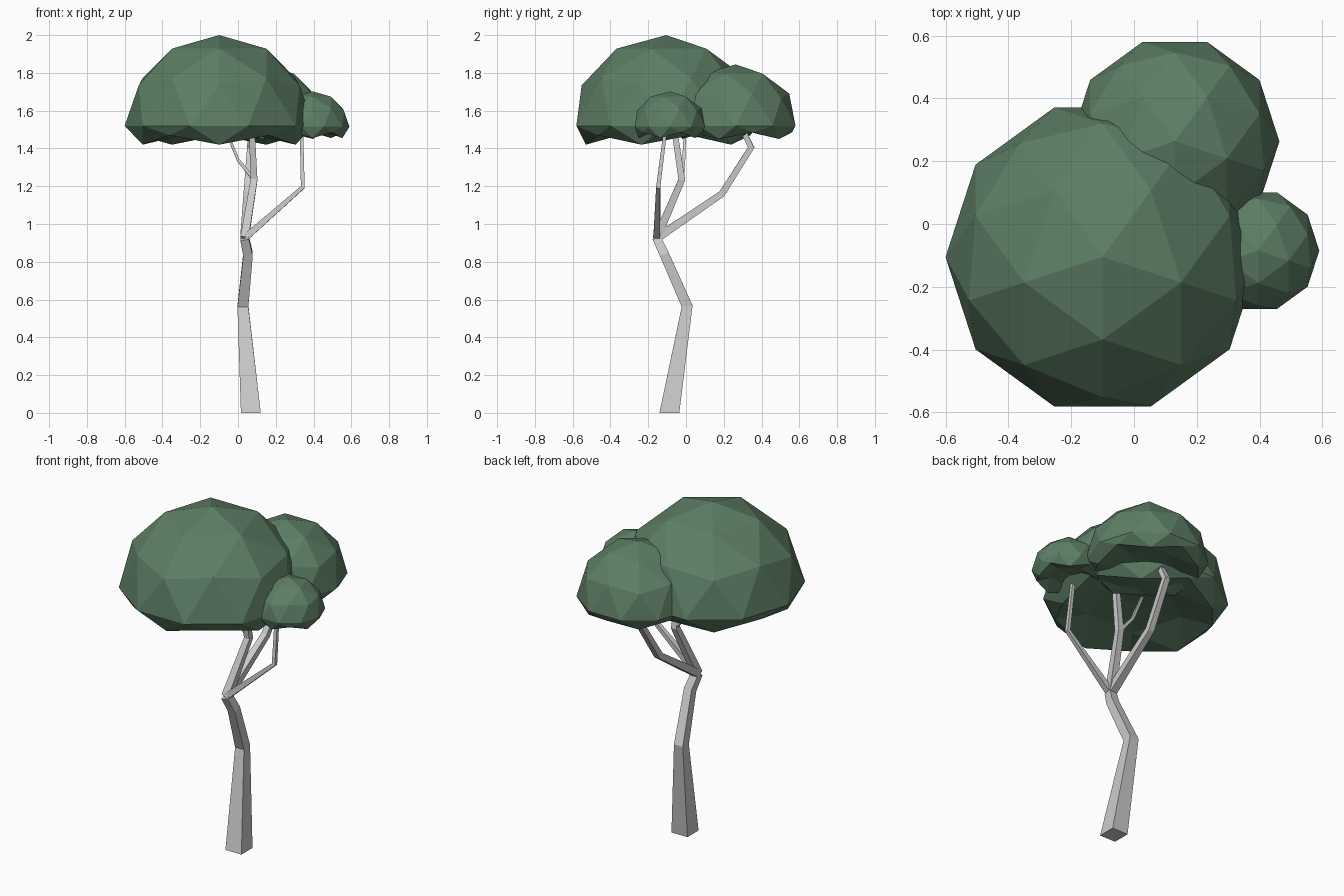
import bpy, bmesh
from math import radians
from mathutils import Vector, Matrix

if "Cube" in bpy.data.objects:
    bpy.data.objects.remove(bpy.data.objects["Cube"])

leaf = bpy.data.materials.new("leaf_green")
leaf.diffuse_color = (0.11, 0.21, 0.13, 1)
leaf.use_nodes = True
leaf.node_tree.nodes["Principled BSDF"].inputs["Base Color"].default_value = leaf.diffuse_color


def finish(bm, name, mat=None):
    bmesh.ops.recalc_face_normals(bm, faces=bm.faces)
    me = bpy.data.meshes.new(name)
    bm.to_mesh(me)
    bm.free()
    if mat:
        me.materials.append(mat)
    ob = bpy.data.objects.new(name, me)
    bpy.context.collection.objects.link(ob)


def limb(name, pts, widths, start_up=False):
    """Tapered four-sided limb along a path."""
    bm = bmesh.new()
    P = [Vector(p) for p in pts]
    rings = []
    for i, (p, w) in enumerate(zip(P, widths)):
        a = (p - P[i - 1]).normalized() if i > 0 else Vector()
        b = (P[i + 1] - p).normalized() if i < len(P) - 1 else Vector()
        t = (a + b).normalized()
        if i == 0 and start_up:
            t = Vector((0, 0, 1))
        u = (Vector((1, 0, 0)) - t * t.x).normalized()
        v = t.cross(u)
        rings.append([bm.verts.new(p + (u * sx + v * sy) * w / 2)
                      for sx, sy in ((-1, -1), (1, -1), (1, 1), (-1, 1))])
    for r, s in zip(rings, rings[1:]):
        for k in range(4):
            j = (k + 1) % 4
            bm.faces.new((r[k], r[j], s[j], s[k]))
    bm.faces.new(rings[0][::-1])
    bm.faces.new(rings[-1])
    finish(bm, name)


def crown(name, centre, radius, height, drop):
    """Faceted dome with a jagged, hollowed underside."""
    bm = bmesh.new()
    bmesh.ops.create_icosphere(bm, subdivisions=2, radius=1,
                               matrix=Matrix.Rotation(radians(-90), 4, 'Z'))
    for v in bm.verts:
        z = v.co.z
        if z > -0.1:
            h = z * height
        elif z > -0.48:
            h = -0.5 * drop     # notches of the rim
        elif z > -0.6:
            h = -drop           # low points of the rim
        elif z > -0.95:
            h = -0.4 * drop
        else:
            h = -0.2 * drop
        v.co = Vector(centre) + Vector((v.co.x * radius, v.co.y * radius, h))
    finish(bm, name, leaf)


# Trunk
fork = (0.035, -0.155, 0.925)
limb("trunk", [(0.068, -0.088, 0), (0.026, 0.006, 0.565),
               (0.053, -0.115, 0.84), fork],
     [0.105, 0.058, 0.05, 0.046], start_up=True)

# Branches
limb("middle_branch", [fork, (0.085, -0.022, 1.235), (0.072, -0.065, 1.52)],
     [0.044, 0.036, 0.03])
limb("back_branch", [fork, (0.048, 0.19, 1.16), (0.065, 0.345, 1.405),
                     (0.07, 0.29, 1.52)],
     [0.045, 0.036, 0.034, 0.028])
limb("side_branch", [fork, (0.343, -0.147, 1.195), (0.335, -0.105, 1.53)],
     [0.036, 0.022, 0.018])
limb("twig", [(0.085, -0.022, 1.235), (0.0, -0.012, 1.34), (-0.065, -0.005, 1.5)],
     [0.02, 0.016, 0.012])

# Leaf crowns
crown("large_crown", (-0.1, -0.105, 1.52), 0.5, 0.48, 0.1)
crown("back_crown", (0.13, 0.263, 1.52), 0.333, 0.325, 0.07)
crown("small_crown", (0.395, -0.085, 1.515), 0.195, 0.187, 0.06)
